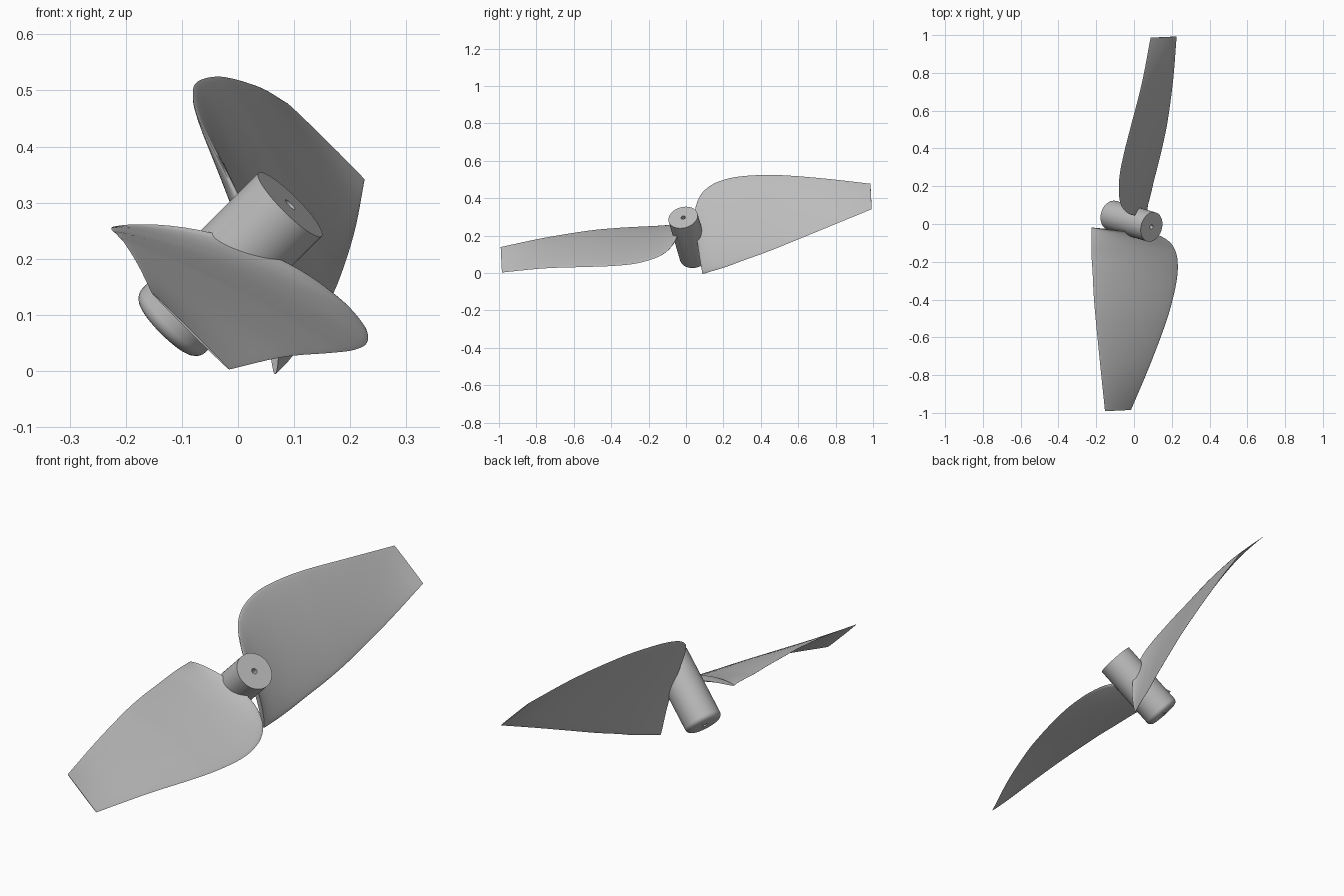
import bpy, bmesh, math
from mathutils import Vector, Matrix

if "Cube" in bpy.data.objects:
    bpy.data.objects.remove(bpy.data.objects["Cube"])

grey = bpy.data.materials.new("plain_grey")
grey.diffuse_color = (0.5, 0.5, 0.5, 1)
grey.use_nodes = True
grey.node_tree.nodes["Principled BSDF"].inputs["Base Color"].default_value = grey.diffuse_color

# Tilted frame: local x along the first blade, y across it, z along the hub
W = Vector((0.693, -0.203, 0.692)).normalized()
U = Vector((-0.12, -0.978, -0.168))
U = (U - W * U.dot(W)).normalized()
V = W.cross(U)
FRAME = Matrix.Translation((0.036, 0.001, 0.24)) @ Matrix((U, V, W)).transposed().to_4x4()


def make(name, rings, closed_rows, turn=0.0):
    """Skin a list of closed rings; cap the ends or join last ring to first."""
    bm = bmesh.new()
    rows = [[bm.verts.new(p) for p in ring] for ring in rings]
    n = len(rows[0])
    pairs = list(zip(rows, rows[1:]))
    if closed_rows:
        pairs.append((rows[-1], rows[0]))
    else:
        bm.faces.new(rows[0])
        bm.faces.new(rows[-1])
    for a, b in pairs:
        for i in range(n):
            j = (i + 1) % n
            bm.faces.new((a[i], a[j], b[j], b[i]))
    bm.transform(FRAME @ Matrix.Rotation(turn, 4, 'Z'))
    bmesh.ops.recalc_face_normals(bm, faces=bm.faces)
    me = bpy.data.meshes.new(name)
    bm.to_mesh(me)
    bm.free()
    me.materials.append(grey)
    ob = bpy.data.objects.new(name, me)
    bpy.context.collection.objects.link(ob)
    bpy.ops.object.select_all(action='DESELECT')
    ob.select_set(True)
    bpy.context.view_layer.objects.active = ob
    bpy.ops.object.shade_smooth_by_angle(angle=math.radians(35))
    return ob


# Hub: turned profile (radius, height) with a bore and a rounded lower rim
R, TOP, BOT, BORE, RIM = 0.08, 0.082, -0.238, 0.012, 0.022
profile = [(BORE, BOT), (BORE, TOP), (R, TOP)]
for k in range(7):
    a = math.pi / 2 * k / 6
    profile.append((R - RIM + RIM * math.cos(a), BOT + RIM - RIM * math.sin(a)))
SEG = 64
make("hub", [[(r * math.cos(2 * math.pi * i / SEG), r * math.sin(2 * math.pi * i / SEG), z)
              for i in range(SEG)] for r, z in profile], True)

# Blade stations: radius, trailing edge (across, up), leading edge (across, up)
STATIONS = [
    (0.048, -0.197, -0.167, 0.055, 0.005),
    (0.06, -0.198, -0.164, 0.115, 0.026),
    (0.09, -0.199, -0.157, 0.180, 0.042),
    (0.13, -0.200, -0.150, 0.222, 0.050),
    (0.19, -0.199, -0.140, 0.250, 0.056),
    (0.28, -0.195, -0.120, 0.262, 0.058),
    (0.40, -0.190, -0.096, 0.250, 0.058),
    (0.53, -0.178, -0.070, 0.223, 0.055),
    (0.77, -0.142, -0.031, 0.158, 0.036),
    (1.01, -0.097, 0.000, 0.097, 0.000),
]


def smooth(stations, steps=6):
    """Cubic interpolation between stations."""
    pts = [Vector(s) for s in stations]
    n = len(pts)
    slope = [(pts[min(i + 1, n - 1)] - pts[max(i - 1, 0)])
             / (pts[min(i + 1, n - 1)][0] - pts[max(i - 1, 0)][0]) for i in range(n)]
    out = []
    for i in range(n - 1):
        h = pts[i + 1][0] - pts[i][0]
        for k in range(steps):
            t = k / steps
            p = (pts[i] * (2 * t**3 - 3 * t**2 + 1) + pts[i + 1] * (3 * t**2 - 2 * t**3)
                 + slope[i] * h * (t**3 - 2 * t**2 + t) + slope[i + 1] * h * (t**3 - t**2))
            p[0] = pts[i][0] + h * t
            out.append(p)
    return out + [pts[-1]]


def section(st, n=40):
    """Thin cambered oval between the two edges."""
    u, v0, w0, v1, w1 = st
    dv, dw = v1 - v0, w1 - w0
    length = math.hypot(dv, dw)
    nv, nw = -dw / length, dv / length
    thick = 0.010 * (1 - u) + 0.002
    camber = 0.016 * max(0, 1 - u)
    ring = []
    for i in range(n):
        a = 2 * math.pi * i / n
        s = (1 - math.cos(a)) / 2
        off = thick * math.sin(a) + camber * 4 * s * (1 - s)
        ring.append((u, v0 + dv * s + nv * off, w0 + dw * s + nw * off))
    return ring


# Two identical blades, half a turn apart
rings = [section(s) for s in smooth(STATIONS)]
make("front_blade", rings, False)
make("rear_blade", rings, False, math.pi)
